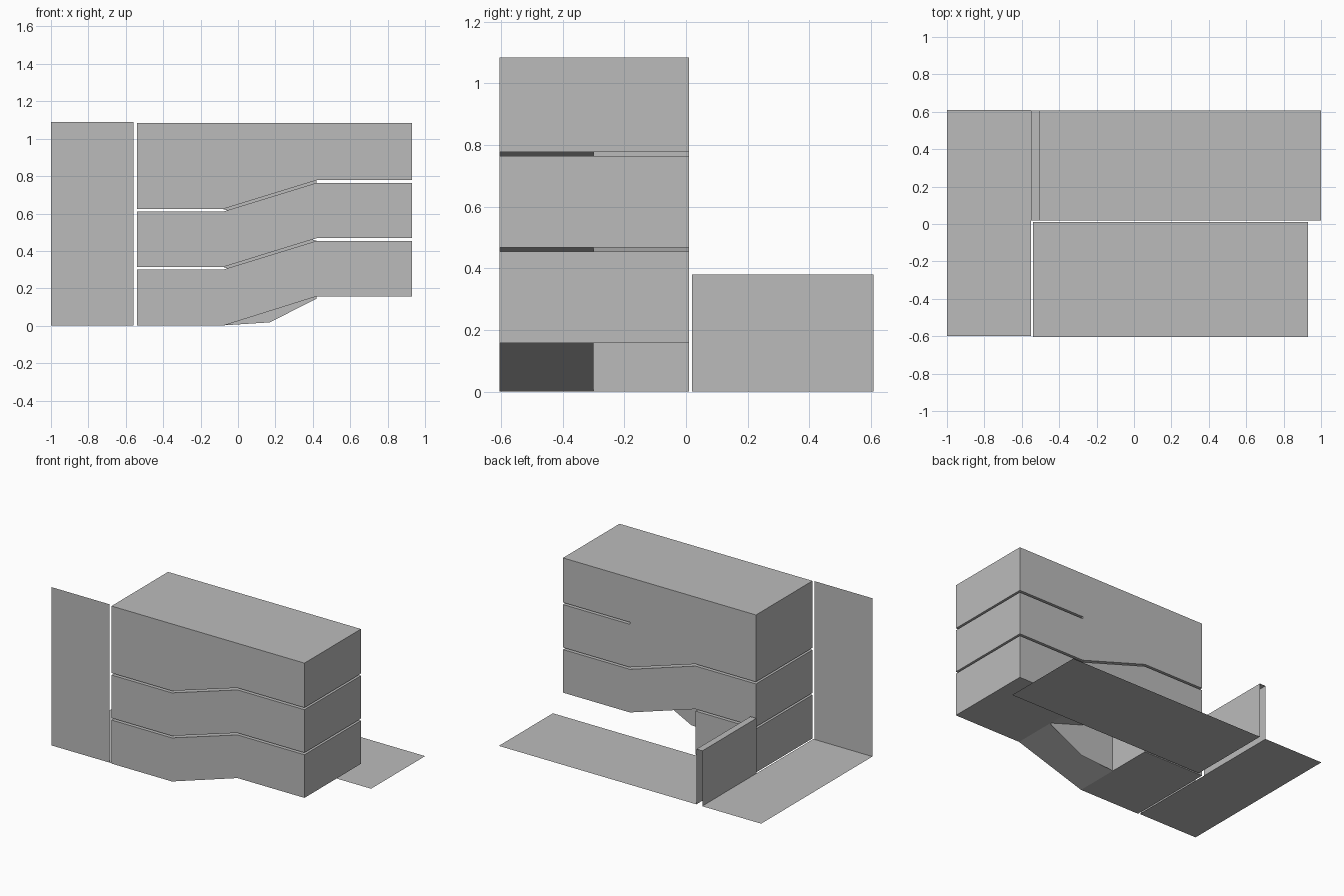
import bpy, bmesh

if "Cube" in bpy.data.objects:
    bpy.data.objects.remove(bpy.data.objects["Cube"])

grey = bpy.data.materials.new("light_grey")
grey.diffuse_color = (0.5, 0.5, 0.5, 1)
grey.use_nodes = True
grey.node_tree.nodes["Principled BSDF"].inputs["Base Color"].default_value = grey.diffuse_color


def add_object(name, bm):
    mesh = bpy.data.meshes.new(name)
    bm.to_mesh(mesh)
    bm.free()
    mesh.materials.append(grey)
    obj = bpy.data.objects.new(name, mesh)
    bpy.context.collection.objects.link(obj)
    return obj


def prism(name, profile, y0, y1):
    """Solid made by pushing an (x, z) profile along y."""
    bm = bmesh.new()
    face = bm.faces.new([bm.verts.new((x, y0, z)) for x, z in profile])
    new = bmesh.ops.extrude_face_region(bm, geom=[face])["geom"]
    bmesh.ops.translate(bm, vec=(0, y1 - y0, 0),
                        verts=[g for g in new if isinstance(g, bmesh.types.BMVert)])
    bmesh.ops.recalc_face_normals(bm, faces=bm.faces)
    return add_object(name, bm)


def sheet(name, corners):
    """Single flat face."""
    bm = bmesh.new()
    bm.faces.new([bm.verts.new(c) for c in corners])
    return add_object(name, bm)


def ribbon(name, path, y0, y1):
    """Open folded strip following an (x, z) path."""
    bm = bmesh.new()
    rows = [(bm.verts.new((x, y0, z)), bm.verts.new((x, y1, z))) for x, z in path]
    for (a, b), (c, d) in zip(rows, rows[1:]):
        bm.faces.new((a, c, d, b))
    return add_object(name, bm)


LEFT, RIGHT = -0.54, 0.93            # block ends
FRONT, MID, BACK = -0.605, -0.3, 0.01
RAMP0, RAMP1 = -0.08, 0.42           # ends of the sloped stretch
LEVELS = (0.30, 0.454, 0.61, 0.764)  # underside of the gap at each half turn
GAP = 0.014
TOP = 1.085

# Main block
block = prism("main_block", [(LEFT, 0), (RIGHT, 0), (RIGHT, TOP), (LEFT, TOP)], FRONT, BACK)

front_span = (FRONT - 0.1, MID)
back_span = (MID - 0.001, BACK + 0.1)


def slit(z_left, z_right):
    """Gap profile that is flat at both ends and sloped between."""
    low = [(LEFT - 0.1, z_left), (RAMP0, z_left), (RAMP1, z_right), (RIGHT + 0.1, z_right)]
    return low + [(x, z + GAP) for x, z in reversed(low)]


def flat_slit(x0, x1, z):
    return [(x0, z), (x1, z), (x1, z + GAP), (x0, z + GAP)]


# Spiral gap and the open space under the lowest turn
UNDER = 0.157
cuts = [
    ([(RAMP0, -0.1), (RIGHT + 0.1, -0.1), (RIGHT + 0.1, UNDER), (RAMP1, UNDER), (RAMP0, 0)],
     front_span),
    ([(RAMP0, -0.1), (RIGHT + 0.1, -0.1), (RIGHT + 0.1, UNDER), (RAMP1, UNDER),
      (RAMP0, LEVELS[0] + GAP)], back_span),
    (flat_slit(LEFT - 0.1, RAMP0 + 0.001, LEVELS[0]), back_span),
    (slit(LEVELS[0], LEVELS[1]), front_span),
    (slit(LEVELS[2], LEVELS[1]), back_span),
    (slit(LEVELS[2], LEVELS[3]), front_span),
    (flat_slit(RAMP1, RIGHT + 0.1, LEVELS[3]), back_span),
]
for profile, span in cuts:
    cutter = prism("gap_cutter", profile, *span)
    cutter.hide_render = True
    mod = block.modifiers.new("gap", "BOOLEAN")
    mod.operation, mod.solver, mod.object = "DIFFERENCE", "EXACT", cutter
    bpy.context.view_layer.objects.active = block
    bpy.ops.object.modifier_apply(modifier=mod.name)
    bpy.data.objects.remove(cutter)

# Central fin hanging below the front slope
sheet("centre_fin", [(x, MID, z) for x, z in
                     ((RAMP0, 0.002), (0.17, 0.018), (RAMP1, 0.145), (RAMP1, UNDER))])

# Upright panel beside the block
sheet("side_panel", [(-1, -0.6, 0), (-0.56, -0.6, 0), (-0.56, -0.6, 1.09), (-1, -0.6, 1.09)])

# Ground sheet on the left
sheet("left_floor", [(-1, -0.6, 0), (-0.55, -0.6, 0), (-0.55, 0.61, 0), (-1, 0.61, 0)])

# Folded low wall running into the rear ground sheet
ribbon("low_wall_and_rear_floor",
       [(-0.55, 0), (-0.55, 0.38), (-0.505, 0.38), (-0.505, 0), (1, 0)], 0.02, 0.608)
